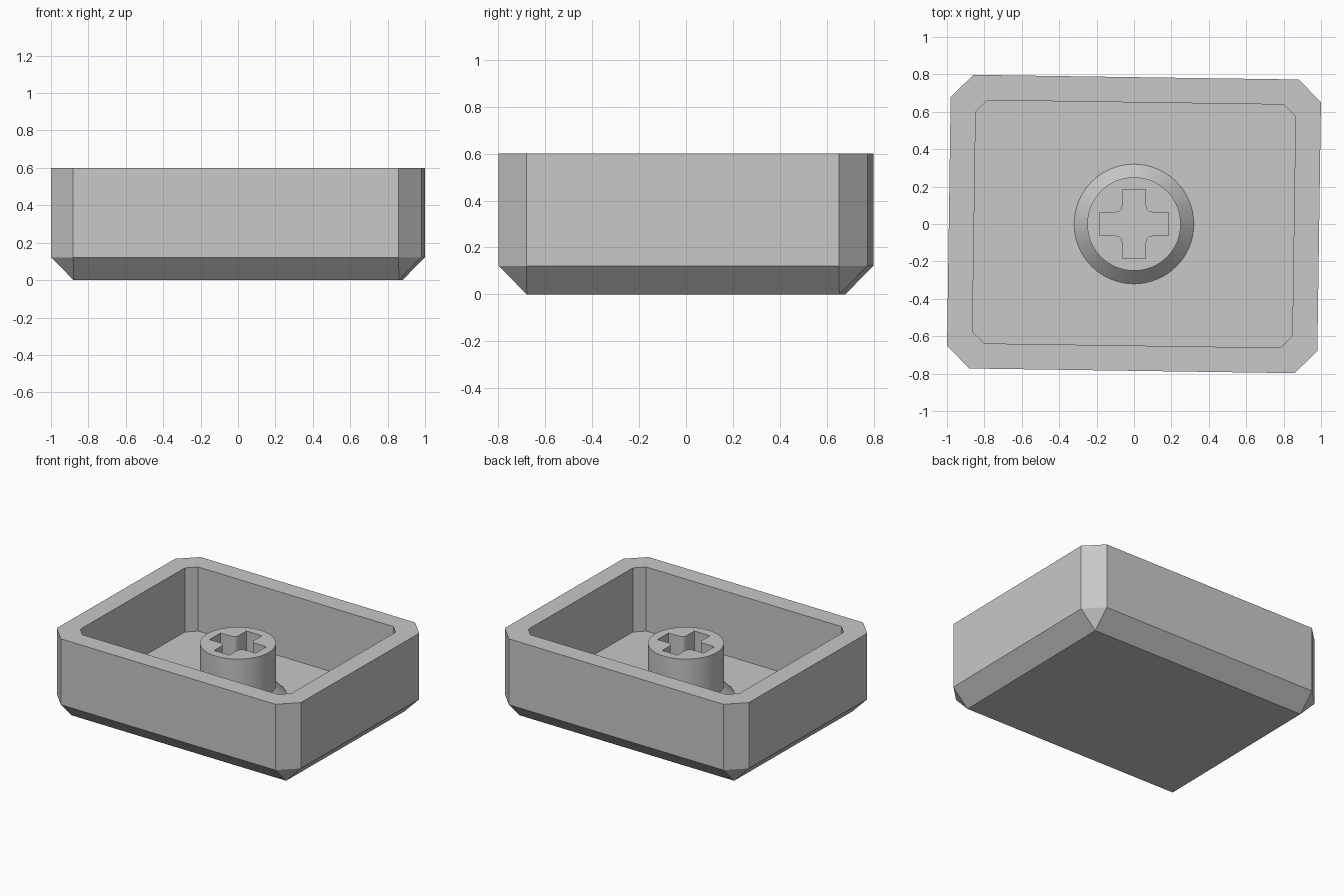
import bpy, bmesh, math
from mathutils import Matrix, Vector

if "Cube" in bpy.data.objects:
    bpy.data.objects.remove(bpy.data.objects["Cube"], do_unlink=True)

FLOOR, RIM, STEM_TOP = 0.135, 0.6, 0.51

GREY = (0.58, 0.58, 0.58, 1)
grey = bpy.data.materials.new("light_grey_plastic")
grey.use_nodes = True
grey.diffuse_color = GREY
grey.node_tree.nodes["Principled BSDF"].inputs["Base Color"].default_value = GREY


def chamfered_rect(hw, hd, c):
    """Counter-clockwise rectangle outline with cut corners."""
    quarter = [(hw, hd - c), (hw - c, hd)]
    pts = []
    for sx, sy in ((1, 1), (-1, 1), (-1, -1), (1, -1)):
        corner = [(sx * x, sy * y) for x, y in quarter]
        pts += corner if sx * sy > 0 else corner[::-1]
    return pts


def circle(r, n=64):
    return [(r * math.cos(math.tau * i / n), r * math.sin(math.tau * i / n)) for i in range(n)]


def cross(length, w, r, steps=6):
    """Plus-shaped outline with rounded inner corners."""
    quarter = [Vector((length, w))]
    for i in range(steps + 1):
        a = math.radians(270 - 90 * i / steps)
        quarter.append(Vector((w + r + r * math.cos(a), w + r + r * math.sin(a))))
    quarter.append(Vector((w, length)))
    return [Matrix.Rotation(k * math.pi / 2, 2) @ p for k in range(4) for p in quarter]


def add_ring(bm, pts, z):
    return [bm.verts.new((p[0], p[1], z)) for p in pts]


def skin(bm, a, b):
    n = len(a)
    for i in range(n):
        j = (i + 1) % n
        bm.faces.new((a[i], a[j], b[j], b[i]))


def finish(bm, name):
    mesh = bpy.data.meshes.new(name)
    bm.to_mesh(mesh)
    bm.free()
    mesh.materials.append(grey)
    obj = bpy.data.objects.new(name, mesh)
    bpy.context.collection.objects.link(obj)
    return obj


# Hollow tray: bevelled underside, cut corners, straight inner walls
bm = bmesh.new()
rings = [add_ring(bm, chamfered_rect(hw, hd, c), z) for hw, hd, c, z in (
    (0.87, 0.665, 0, 0),
    (0.99, 0.785, 0.12, 0.122),
    (0.99, 0.785, 0.12, RIM),
    (0.855, 0.65, 0.063, RIM),
    (0.855, 0.65, 0.063, FLOOR))]
for lower, upper in zip(rings, rings[1:]):
    skin(bm, lower, upper)
bm.faces.new(rings[0][::-1])
bm.faces.new(rings[-1])
bmesh.ops.remove_doubles(bm, verts=bm.verts, dist=0.0001)
bmesh.ops.recalc_face_normals(bm, faces=bm.faces)
tray = finish(bm, "tray_shell")
tray.rotation_euler.z = -0.0144

# Round post with flared foot and a cross-shaped socket
bm = bmesh.new()
foot = add_ring(bm, circle(0.32), FLOOR)
neck = add_ring(bm, circle(0.25), FLOOR + 0.07)
top = add_ring(bm, circle(0.25), STEM_TOP)
outline = cross(0.185, 0.0625, 0.035)
socket_top = add_ring(bm, outline, STEM_TOP)
socket_base = add_ring(bm, outline, FLOOR)
skin(bm, foot, neck)
skin(bm, neck, top)
skin(bm, socket_top, socket_base)
boundary = [e for e in bm.edges if all(v.co.z > STEM_TOP - 0.001 for v in e.verts)]
bmesh.ops.triangle_fill(bm, edges=boundary, use_beauty=True, normal=(0, 0, 1))
bmesh.ops.recalc_face_normals(bm, faces=bm.faces)
post = finish(bm, "socket_post")

bpy.ops.object.select_all(action='DESELECT')
post.select_set(True)
bpy.context.view_layer.objects.active = post
bpy.ops.object.shade_smooth_by_angle(angle=math.radians(30))
